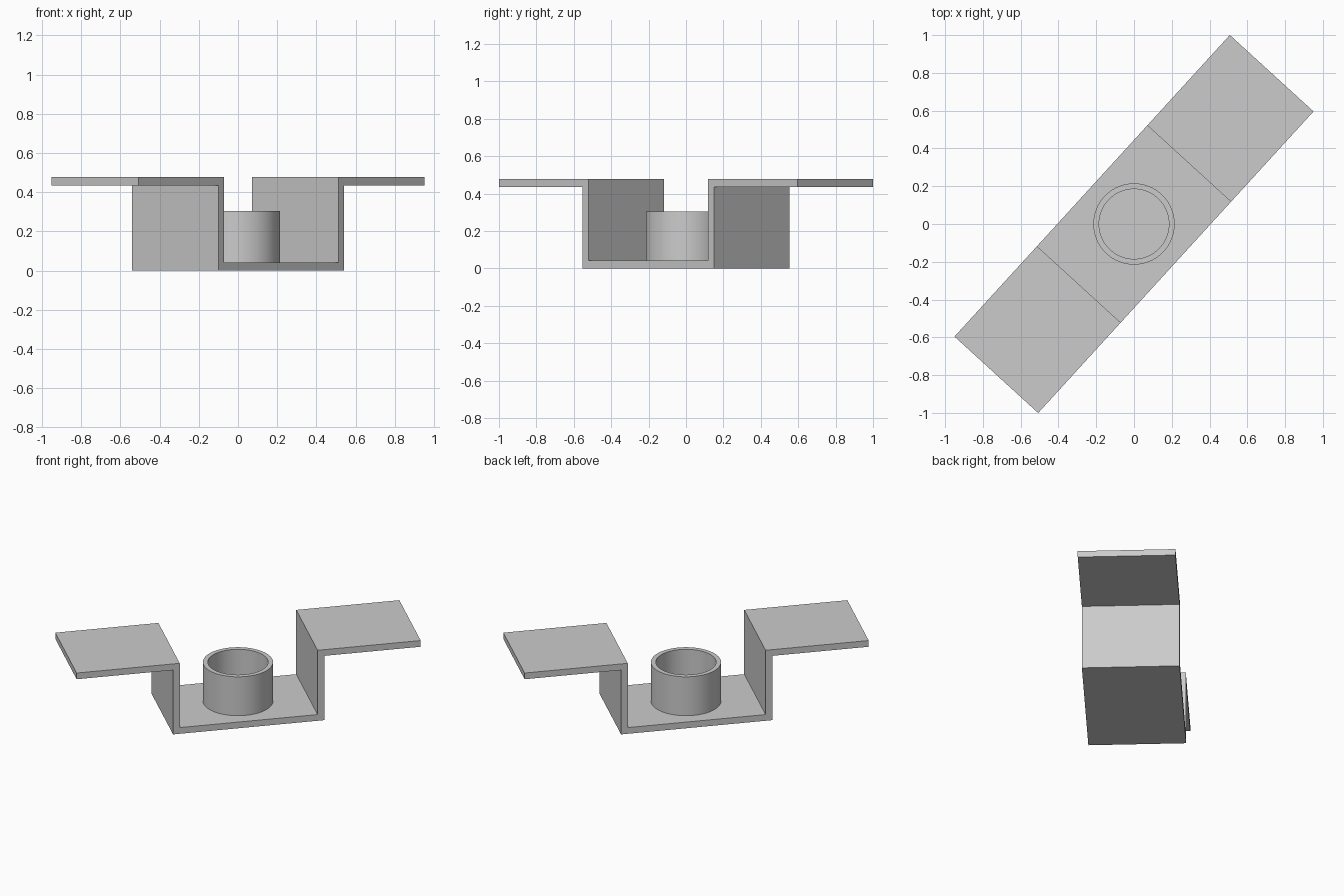
import bpy
import bmesh
from math import radians, sin, cos, tau
from mathutils import Matrix

cube = bpy.data.objects.get("Cube")
if cube:
    bpy.data.objects.remove(cube, do_unlink=True)

ANGLE = radians(47.6)
WIDTH, HEIGHT, THICK = 0.6, 0.477, 0.042
INNER, TIP = 0.433, 1.081
SEGMENTS = 96

grey = bpy.data.materials.new("light_grey")
grey.use_nodes = True
colour = (0.6, 0.6, 0.6, 1)
grey.diffuse_color = colour
grey.node_tree.nodes["Principled BSDF"].inputs["Base Color"].default_value = colour


def add_object(name, bm):
    bmesh.ops.recalc_face_normals(bm, faces=bm.faces)
    bm.transform(Matrix.Rotation(ANGLE, 4, "Z"))
    mesh = bpy.data.meshes.new(name)
    bm.to_mesh(mesh)
    bm.free()
    mesh.materials.append(grey)
    obj = bpy.data.objects.new(name, mesh)
    bpy.context.collection.objects.link(obj)
    return obj


# Bent strip: half profile mirrored, then extruded across its width
outer = INNER + THICK
lower = [(outer, 0), (outer, HEIGHT - THICK), (TIP, HEIGHT - THICK)]
upper = [(TIP, HEIGHT), (INNER, HEIGHT), (INNER, THICK)]
half = lower + upper
profile = half + [(-x, z) for x, z in reversed(half)]
bm = bmesh.new()
face = bm.faces.new([bm.verts.new((x, -WIDTH / 2, z)) for x, z in profile])
extruded = bmesh.ops.extrude_face_region(bm, geom=[face])["geom"]
bmesh.ops.translate(bm, vec=(0, WIDTH, 0),
                    verts=[v for v in extruded if isinstance(v, bmesh.types.BMVert)])
add_object("bent_bracket", bm)

# Round socket: open tube standing on the floor of the bracket
tube = [(0.215, THICK), (0.215, 0.305), (0.185, 0.305), (0.185, THICK)]
bm = bmesh.new()
rings = [[bm.verts.new((r * cos(tau * i / SEGMENTS), r * sin(tau * i / SEGMENTS), z))
          for i in range(SEGMENTS)] for r, z in tube]
for a, b in zip(rings, rings[1:]):
    for i in range(SEGMENTS):
        j = (i + 1) % SEGMENTS
        bm.faces.new((a[i], a[j], b[j], b[i]))
socket = add_object("socket_tube", bm)

bpy.ops.object.select_all(action="DESELECT")
socket.select_set(True)
bpy.context.view_layer.objects.active = socket
bpy.ops.object.shade_smooth_by_angle(angle=radians(30))
